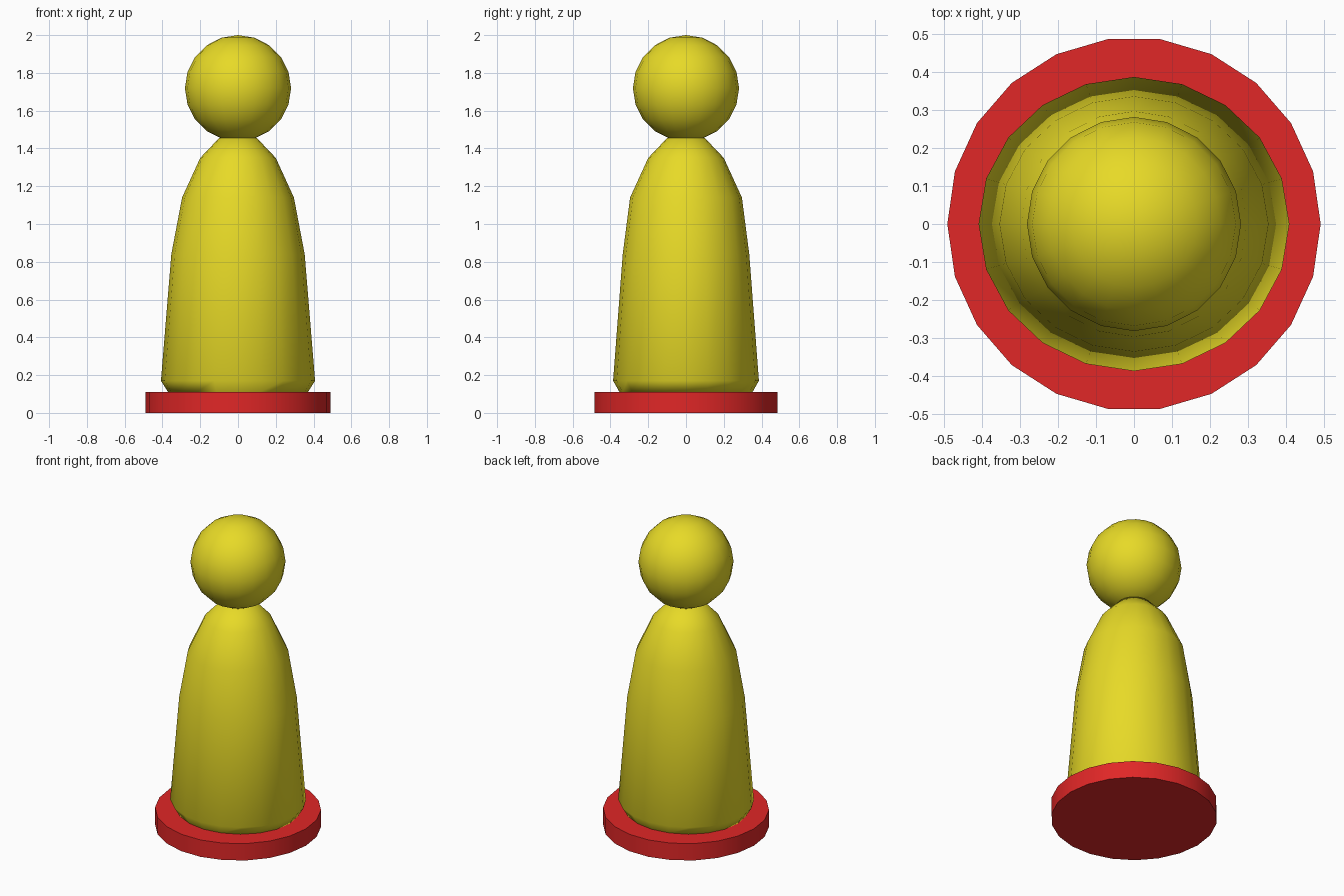
import bpy, bmesh
from math import cos, sin, tau, radians

if "Cube" in bpy.data.objects:
    bpy.data.objects.remove(bpy.data.objects["Cube"])


def material(name, rgb):
    m = bpy.data.materials.new(name)
    m.diffuse_color = (*rgb, 1)
    m.use_nodes = True
    m.node_tree.nodes["Principled BSDF"].inputs["Base Color"].default_value = m.diffuse_color
    return m


yellow = material("yellow", (0.80, 0.70, 0.02))
red = material("red", (0.75, 0.02, 0.02))


def finish(ob, name, mat, angle):
    ob.name = ob.data.name = name
    ob.data.materials.append(mat)
    bpy.ops.object.select_all(action='DESELECT')
    ob.select_set(True)
    bpy.context.view_layer.objects.active = ob
    bpy.ops.object.shade_smooth_by_angle(angle=radians(angle))


def loft(name, rings, sides, mat, angle):
    """Capped stack of elliptical rings (x radius, y radius, z)."""
    bm = bmesh.new()
    loops = [[bm.verts.new((rx * cos(tau * i / sides), ry * sin(tau * i / sides), z))
              for i in range(sides)] for rx, ry, z in rings]
    for a, b in zip(loops, loops[1:]):
        for i in range(sides):
            j = (i + 1) % sides
            bm.faces.new((a[i], a[j], b[j], b[i]))
    bm.faces.new(loops[0][::-1])
    bm.faces.new(loops[-1])
    me = bpy.data.meshes.new(name)
    bm.to_mesh(me)
    bm.free()
    ob = bpy.data.objects.new(name, me)
    bpy.context.collection.objects.link(ob)
    finish(ob, name, mat, angle)


# Base disc
loft("base", [(0.49, 0.49, 0), (0.49, 0.49, 0.11)], 22, red, 40)

# Tapered body, slightly flattened front to back near the foot
loft("body", [(0.37, 0.352, 0.11), (0.408, 0.386, 0.17), (0.353, 0.335, 0.84),
              (0.296, 0.296, 1.14), (0.20, 0.20, 1.35), (0.10, 0.10, 1.455)],
     20, yellow, 60)

# Round head
bpy.ops.mesh.primitive_uv_sphere_add(segments=20, ring_count=10, radius=0.281,
                                     location=(0, 0, 1.719))
finish(bpy.context.object, "head", yellow, 60)
